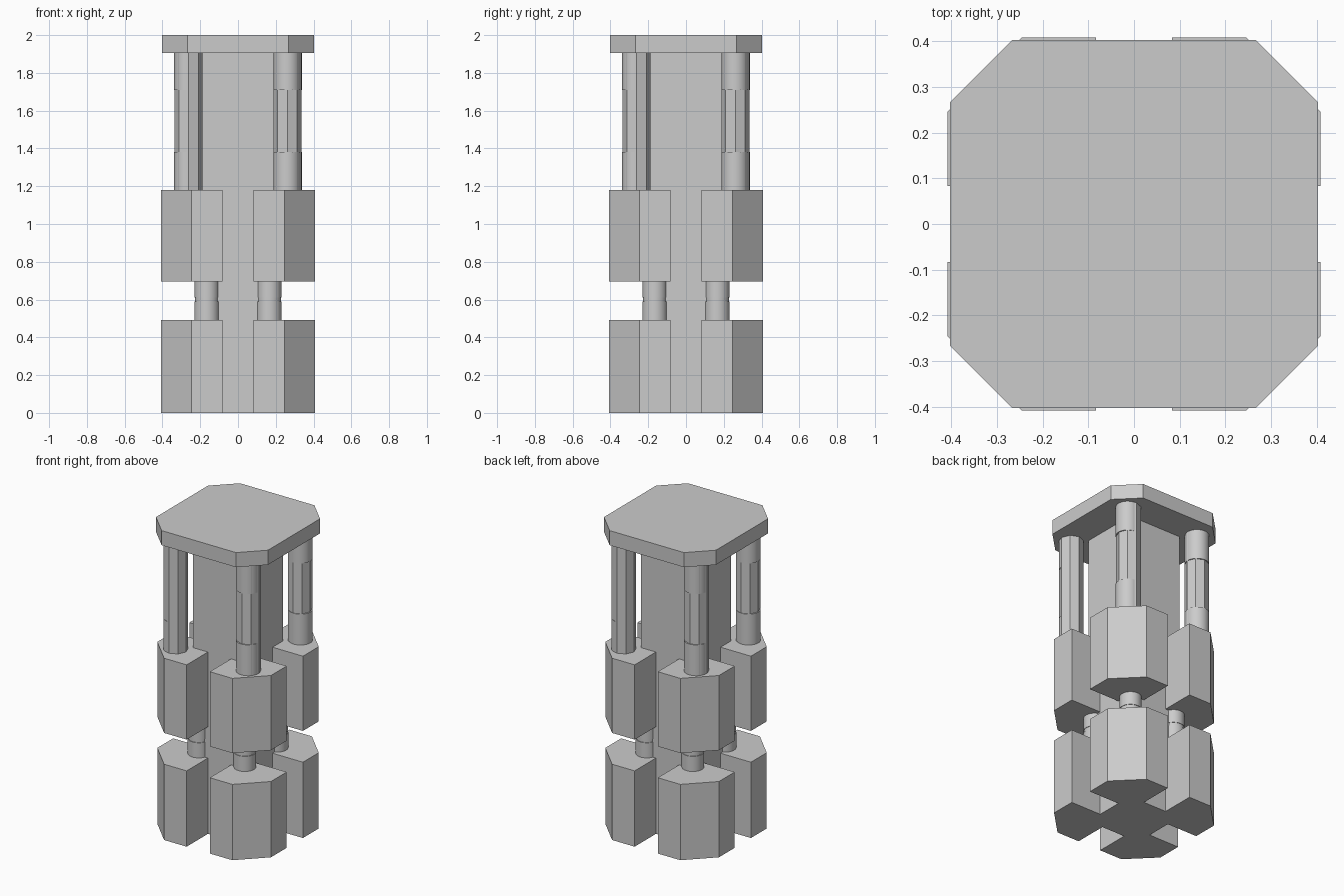
import bpy, bmesh
from math import cos, sin, pi

if "Cube" in bpy.data.objects:
    bpy.data.objects.remove(bpy.data.objects["Cube"])


def prism(name, pts, z0, z1, smooth=False):
    """Extrude a counter-clockwise outline from z0 to z1."""
    bm = bmesh.new()
    face = bm.faces.new([bm.verts.new((x, y, z0)) for x, y in pts])
    ext = bmesh.ops.extrude_face_region(bm, geom=[face])
    for v in ext["geom"]:
        if isinstance(v, bmesh.types.BMVert):
            v.co.z = z1
    bmesh.ops.recalc_face_normals(bm, faces=bm.faces)
    mesh = bpy.data.meshes.new(name)
    bm.to_mesh(mesh)
    bm.free()
    ob = bpy.data.objects.new(name, mesh)
    bpy.context.collection.objects.link(ob)
    if smooth:
        bpy.ops.object.select_all(action='DESELECT')
        ob.select_set(True)
        bpy.context.view_layer.objects.active = ob
        bpy.ops.object.shade_smooth_by_angle(angle=0.6)
    return ob


def ring(cx, cy, r, n):
    return [(cx + r * cos(2 * pi * i / n), cy + r * sin(2 * pi * i / n)) for i in range(n)]


def turn(pts, k):
    """Rotate an outline by k quarter turns."""
    for _ in range(k):
        pts = [(-y, x) for x, y in pts]
    return pts


# Central column
c = 0.19
prism("central_column", [(-c, -c), (c, -c), (c, c), (-c, c)], 0, 1.91)

# Top plate with chamfered corners
corner = [(0.402, 0.267), (0.267, 0.402)]
prism("top_plate", [p for k in range(4) for p in turn(corner, k)], 1.905, 2.0)

# Four corner stacks, repeated by quarter turns from the front right corner
block = [(0.083, -0.408), (0.245, -0.408), (0.408, -0.245), (0.408, -0.083), (0.083, -0.083)]
for k, side in enumerate(("front_right", "back_right", "back_left", "front_left")):
    # Lower and upper blocks
    prism(f"lower_block_{side}", turn(block, k), 0, 0.492)
    prism(f"upper_block_{side}", turn(block, k), 0.695, 1.18)
    # Short connecting rod with slightly thicker end
    prism(f"rod_{side}", turn(ring(0.165, -0.165, 0.062, 32), k), 0.48, 0.71, True)
    prism(f"rod_collar_low_{side}", turn(ring(0.165, -0.165, 0.066, 32), k), 0.48, 0.59, True)
    prism(f"rod_collar_high_{side}", turn(ring(0.165, -0.165, 0.065, 32), k), 0.61, 0.71, True)
    # Eight-sided pillar with round collars at both ends
    prism(f"pillar_{side}", turn(ring(0.262, -0.262, 0.073, 8), k), 1.17, 1.91)
    collar = turn(ring(0.260, -0.267, 0.071, 32), k)
    prism(f"pillar_collar_low_{side}", collar, 1.17, 1.38, True)
    prism(f"pillar_collar_high_{side}", collar, 1.71, 1.91, True)
